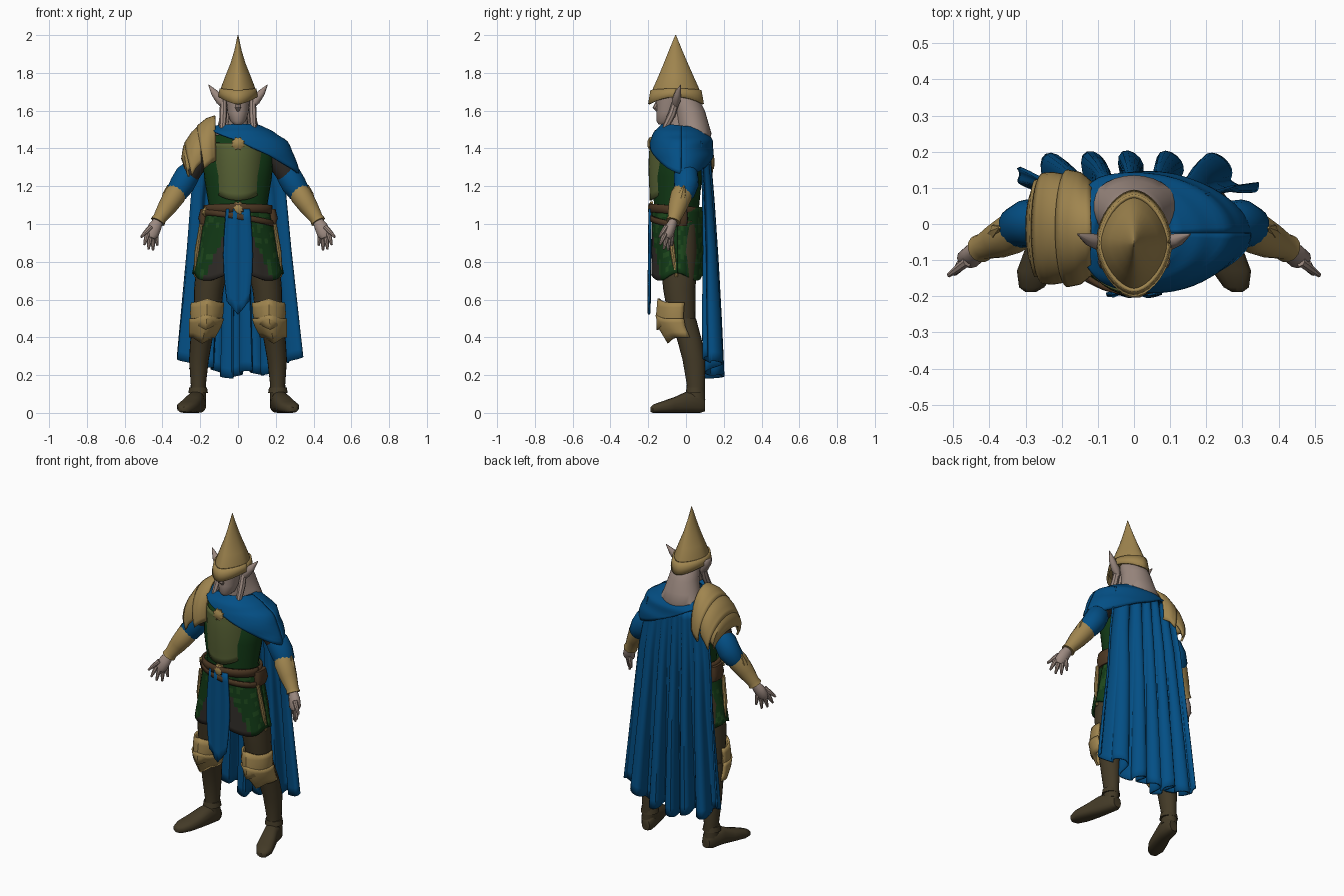
import bpy, bmesh, math, random
from mathutils import Vector

if "Cube" in bpy.data.objects:
    bpy.data.objects.remove(bpy.data.objects["Cube"])
random.seed(4)

def mat(name, r, g, b):
    m = bpy.data.materials.new(name)
    m.diffuse_color = (r, g, b, 1)
    m.use_nodes = True
    m.node_tree.nodes["Principled BSDF"].inputs["Base Color"].default_value = m.diffuse_color
    return m

GOLD = mat("antique gold", .35, .235, .078)
BLUE = mat("royal blue cloth", .001, .078, .235)
SKIN = mat("pale skin", .33, .25, .215)
OLIVE = mat("olive plate", .095, .12, .035)
GREEN = mat("dark green cloth", .006, .042, .008)
LEAF = mat("leaf green patches", .013, .065, .012)
BOOT = mat("boot brown", .056, .042, .02)
BELT = mat("belt leather", .07, .037, .016)
DARK = mat("dark underclothes", .028, .024, .020)

def finish(name, verts, faces, m, thick=0, angle=40):
    me = bpy.data.meshes.new(name)
    me.from_pydata(verts, [], faces)
    bm = bmesh.new()
    bm.from_mesh(me)
    bmesh.ops.recalc_face_normals(bm, faces=bm.faces)
    bm.to_mesh(me)
    bm.free()
    me.shade_smooth()
    me.set_sharp_from_angle(angle=math.radians(angle))
    me.materials.append(m)
    ob = bpy.data.objects.new(name, me)
    bpy.context.collection.objects.link(ob)
    if thick:
        s = ob.modifiers.new("thickness", 'SOLIDIFY')
        s.thickness, s.offset = thick, 0
    return ob

def sheet(name, f, nu, nv, m, thick=.01):
    """Open surface from f(u, v), u and v in 0..1."""
    V = [f(i / nu, j / nv) for j in range(nv + 1) for i in range(nu + 1)]
    w = nu + 1
    F = [(j*w+i, j*w+i+1, (j+1)*w+i+1, (j+1)*w+i) for j in range(nv) for i in range(nu)]
    return finish(name, V, F, m, thick)

def skin_rings(name, rings, m):
    """Closed, capped skin over rings of points."""
    n = len(rings[0])
    V = [p for r in rings for p in r]
    F = [(j*n+i, j*n+(i+1) % n, (j+1)*n+(i+1) % n, (j+1)*n+i)
         for j in range(len(rings) - 1) for i in range(n)]
    F += [tuple(range(n)), tuple(range(len(V) - n, len(V)))]
    return finish(name, V, F, m)

def oval(a, e=2):
    c, s = math.cos(a), math.sin(a)
    return math.copysign(abs(c) ** (2 / e), c), math.copysign(abs(s) ** (2 / e), s)

def loft(name, rows, m, n=28, e=2):
    """Horizontal oval sections: (cx, cy, z, rx, ry)."""
    rings = []
    for cx, cy, z, rx, ry in rows:
        rings.append([(cx + rx*c, cy + ry*s, z) for c, s in
                      (oval(2 * math.pi * i / n, e) for i in range(n))])
    return skin_rings(name, rings, m)

def tube(name, rows, m, n=12, flat=1):
    """Round limb through (x, y, z, r)."""
    P = [Vector(r[:3]) for r in rows]
    rings = []
    for k, p in enumerate(P):
        d = (P[min(k+1, len(P)-1)] - P[max(k-1, 0)]).normalized()
        a = d.cross(Vector((0, 1, 0)) if abs(d.y) < .9 else Vector((0, 0, 1))).normalized()
        b = d.cross(a)
        rings.append([p + rows[k][3] * (a*math.cos(t) + b*math.sin(t)*flat)
                      for t in (2 * math.pi * i / n for i in range(n))])
    return skin_rings(name, rings, m)

def lerp(rows, t):
    x = min(max(t, 0), 1) * (len(rows) - 1)
    k = min(int(x), len(rows) - 2)
    return [p + (q - p) * (x - k) for p, q in zip(rows[k], rows[k+1])]

def rosette(name, x, y, z, r):
    """Star-shaped clasp facing the front."""
    def ring(q, yy):
        return [(x + q*(1 if i % 2 else .78)*math.cos(i*math.pi/8), yy,
                 z + q*(1 if i % 2 else .78)*math.sin(i*math.pi/8)) for i in range(16)]
    skin_rings(name, [ring(r, y + .02), ring(r, y + .006), ring(r*.45, y - .006)], GOLD)

# Helmet with brim band
loft("helmet", [(0, -.053, 1.675, .095, .134), (0, -.053, 1.72, .091, .121), (0, -.053, 1.78, .068, .094),
                (0, -.054, 1.85, .040, .064), (0, -.055, 1.92, .019, .035), (0, -.055, 2.0, .002, .002)],
     GOLD, 32, 1.7)
def brim(u, v):
    c, s = oval(2 * math.pi * u, 1.75)
    r = 1.0 - .09 * v
    return (.101*r*c, -.053 + .143*r*s, 1.672 + .045*v - (.038 - .03*v)*abs(s)**2)
sheet("helmet_brim", brim, 40, 2, GOLD)

# Head, nose, hair and ears
loft("face", [(0, -.115, 1.528, .022, .03), (0, -.105, 1.545, .042, .052), (0, -.09, 1.59, .056, .066),
              (0, -.08, 1.68, .066, .078)], SKIN, 20)
tube("nose", [(0, -.145, 1.655, .010), (0, -.162, 1.615, .015), (0, -.148, 1.598, .008)], SKIN, 8)
loft("neck", [(0, -.03, 1.42, .06, .06), (0, -.04, 1.6, .05, .055)], SKIN, 16)
loft("hair", [(0, .035, 1.44, .10, .09), (0, .045, 1.48, .122, .09), (0, .035, 1.53, .105, .085),
              (0, .018, 1.6, .086, .082), (0, -.005, 1.66, .078, .075), (0, -.02, 1.69, .07, .06)], SKIN, 28)
for s in (-1, 1):
    tube("hair_lock", [(s*.076, -.05, 1.66, .018), (s*.078, -.075, 1.58, .021),
                       (s*.082, -.105, 1.52, .018), (s*.09, -.125, 1.475, .005)], SKIN, 8)
    tube("ear", [(s*.07, -.055, 1.62, .014), (s*.092, -.052, 1.655, .026), (s*.125, -.042, 1.695, .019),
                 (s*.156, -.028, 1.737, .002)], SKIN, 10, .9)

# Torso, breastplate and skirt
loft("torso", [(0, -.05, .98, .165, .115), (0, -.05, 1.1, .155, .12), (0, -.045, 1.25, .18, .13),
               (0, -.035, 1.4, .19, .125), (0, -.02, 1.47, .14, .09)], GREEN)
def breast(u, v):
    a = math.radians(-90 + 160 * (u - .5))
    k = math.sin(math.pi * min(max(v, .1), .9)) * .008
    drop = .085 * (1 - abs(2*u - 1) ** 2) * max(0, 1 - 1.6*v)
    return ((.14 + .015*v) * math.cos(a), -.03 + (.155 + k) * math.sin(a), 1.21 + .22*v - drop)
sheet("breastplate", breast, 20, 10, OLIVE)
def skirt(u, v):
    a = 2 * math.pi * u
    w = 1 + .025 * v * math.sin(9 * a)
    return ((.165 + .068*v) * w * math.cos(a), -.045 + (.128 + .006*v) * w * math.sin(a),
            1.09 - .37*v + .02*v*math.cos(4*a))
ob = sheet("tunic_skirt", skirt, 56, 14, GREEN, .014)
ob.data.materials.append(LEAF)
ob.data.materials.append(DARK)
for p in ob.data.polygons:      # dark split panels beside the tabard, mottled cloth elsewhere
    c = p.center
    if c.y < -.05 and .05 < abs(c.x) < .07 + (.93 - c.z) * .5:
        p.material_index = 2
    elif random.random() < .3:
        p.material_index = 1
for s in (-1, 1):
    tube("skirt_trim", [(s*.195, -.085, 1.0, .010), (s*.218, -.07, .85, .013), (s*.226, -.05, .72, .008)], GOLD, 8)
def tabard(u, v):
    s = 2*u - 1
    w = .062 + .026*math.sin(math.pi * min(v*.8, 1)) - .02*v
    return (s*w, -.190 - .006*v + .004*math.sin(s*7), 1.08 - v*(.56 - .07*abs(s)))
sheet("tabard", tabard, 16, 10, BLUE)

# Belts, clasps and pouches
def belt(name, tilt, z, h, rx, ry):
    def f(u, v):
        a = 2 * math.pi * u
        return (rx*math.cos(a), -.055 + ry*math.sin(a), z + h*(v - .5) - tilt*math.cos(a) - .01*math.sin(a))
    sheet(name, f, 40, 2, BELT, .014)
belt("waist_belt", 0, 1.075, .045, .175, .136)
belt("slanted_belt", .03, 1.03, .03, .185, .136)
rosette("belt_buckle", 0, -.194, 1.08, .042)
rosette("cloak_brooch", 0, -.198, 1.425, .038)
rosette("side_buckle", -.165, -.11, 1.065, .03)
for s in (-1, 1):
    loft("pouch", [(s*.18, -.04, .99, .018, .045), (s*.183, -.04, 1.03, .028, .05), (s*.178, -.04, 1.08, .02, .045)],
         BELT, 16, 3)

# Mantle over the shoulders
M = [(.085, .085, 1.50), (.118, .10, 1.515), (.18, .135, 1.485), (.25, .16, 1.44), (.296, .168, 1.36), (.318, .15, 1.26)]
def mantle(u, v):
    a = 2 * math.pi * u
    d = v * (.66 + .33*math.cos(a) + .06*math.sin(a))
    rx, ry, z = lerp(M, d)
    k = 1 + .014 * math.sin(22*d + 2.0*math.sin(a)) * min(1, 3*v)
    return (rx*k*math.cos(a), -.025 + ry*k*math.sin(a), z - .012*math.sin(a)*(1 - v))
sheet("mantle", mantle, 64, 24, BLUE, .014)

# Cape with hanging folds
def cape(u, v):
    s = 2*u - 1
    w, y, amp = lerp([(.205, .112, .008), (.25, .128, .016), (.275, .138, .025), (.305, .142, .036), (.335, .147, .043)], v)
    ph = s*17.5 + 1.1*math.sin(3*s + .5)
    z0 = .20 + .10*s*s + .02*math.sin(11*s) * (abs(s) < .8)
    return (s*w + .016*v*math.sin(2*ph), y + amp*math.cos(ph) + .012*v*math.cos(2*ph + 1) - .03*s*s*(1 - .5*v),
            1.44 + (z0 - 1.44)*v)
sheet("cape", cape, 120, 24, BLUE, .010)

# Layered pauldron on one shoulder: (x, crest height, half depth, drop)
def lame(name, rows):
    def f(u, v):
        a = math.radians(-100 + 200*u)
        x, top, ry, drop = lerp(rows, v)
        return (x + .03*(1 - math.cos(a))*v, -.012 + ry*math.sin(a), top - drop*(1 - math.cos(a)))
    sheet(name, f, 24, 6, GOLD, .012)
lame("pauldron_upper", [(-.12, 1.57, .125, .2), (-.165, 1.555, .15, .2), (-.215, 1.515, .157, .19)])
lame("pauldron_middle", [(-.195, 1.525, .145, .17), (-.24, 1.485, .15, .16), (-.28, 1.425, .148, .145)])
lame("pauldron_lower", [(-.25, 1.46, .13, .14), (-.285, 1.41, .13, .11), (-.295, 1.345, .115, .08)])

for s in (-1, 1):
    # Arms
    tube("upper_arm", [(s*.17, -.02, 1.39, .055), (s*.22, -.015, 1.33, .06), (s*.275, 0, 1.23, .052)], DARK, 16)
    tube("sleeve", [(s*.245, -.005, 1.30, .045), (s*.265, 0, 1.265, .064), (s*.295, .002, 1.21, .066),
                    (s*.325, -.01, 1.165, .058), (s*.34, -.02, 1.14, .04)], BLUE, 16)
    tube("vambrace", [(s*.318, -.012, 1.18, .052), (s*.335, -.025, 1.15, .058), (s*.375, -.045, 1.09, .050),
                      (s*.415, -.062, 1.03, .036), (s*.425, -.068, 1.012, .040)], GOLD, 14)
    tube("elbow_point", [(s*.385, -.035, 1.10, .028), (s*.375, -.02, 1.16, .024), (s*.372, -.01, 1.205, .003)], GOLD, 8)
    # Hands
    tube("palm", [(s*.42, -.065, 1.02, .026), (s*.44, -.08, .985, .035), (s*.456, -.095, .945, .036),
                  (s*.462, -.102, .925, .022)], SKIN, 12, .8)
    for bx, by, bz, tx, ty, tz in ((.437, -.075, .95, .426, -.075, .885), (.45, -.09, .94, .450, -.095, .86),
                                   (.465, -.1, .94, .474, -.118, .866), (.478, -.11, .95, .496, -.138, .89),
                                   (.462, -.105, .985, .513, -.142, .93)):
        tube("finger", [(s*bx, by, bz, .014), (s*(bx+tx)/2, (ty+by)/2, (bz+tz)/2, .012),
                        (s*tx, ty, tz, .006)], SKIN, 8)
    # Legs and boots
    loft("trouser_leg", [(s*.165, -.02, .48, .068, .07), (s*.155, -.035, .65, .078, .085),
                         (s*.125, -.04, .85, .09, .1), (s*.10, -.04, 1.0, .08, .1)], BOOT, 20)
    loft("boot_shaft", [(s*.212, .052, .07, .042, .05), (s*.21, .052, .15, .040, .048), (s*.207, .042, .28, .052, .06),
                        (s*.195, .02, .38, .058, .065), (s*.175, -.015, .5, .062, .068)], BOOT, 20)
    tube("boot_cuff", [(s*.211, .05, .105, .052), (s*.211, .05, .135, .047)], BOOT, 16)
    def foot(y, z, cx, rx, h):
        return [(s*cx + rx*c, y, max(0, z + h*q)) for c, q in (oval(2*math.pi*i/16, 2.6) for i in range(16))]
    skin_rings("boot_foot", [foot(.10, .04, .205, .025, .032), foot(.075, .052, .21, .042, .052),
                             foot(.0, .056, .225, .046, .056), foot(-.06, .042, .246, .052, .042),
                             foot(-.13, .030, .270, .054, .030), foot(-.175, .022, .283, .035, .022),
                             foot(-.188, .018, .286, .015, .012)], BOOT)
    # Knee guards: upper flare and pointed lower plate
    def knee(u, v, rows):
        a = math.radians(-90 + 220*(u - .5))
        cx, cy, z, rx, ry = lerp(rows, v)
        ridge = max(0, 1 - abs(2*u - 1)*2.5)
        return (s*cx + rx*math.cos(a), cy + ry*math.sin(a) - .015*ridge, z + (.02 - .05*v)*ridge)
    up = [(.162, -.04, .585, .082, .09), (.165, -.045, .53, .083, .092), (.17, -.045, .47, .074, .09)]
    low = [(.167, -.045, .50, .088, .096), (.175, -.035, .455, .080, .09), (.19, -.005, .40, .064, .072)]
    sheet("knee_guard_upper", lambda u, v: knee(u, v, up), 16, 4, GOLD, .012)
    sheet("knee_guard_lower", lambda u, v: knee(u, v, low), 16, 4, GOLD, .012)
